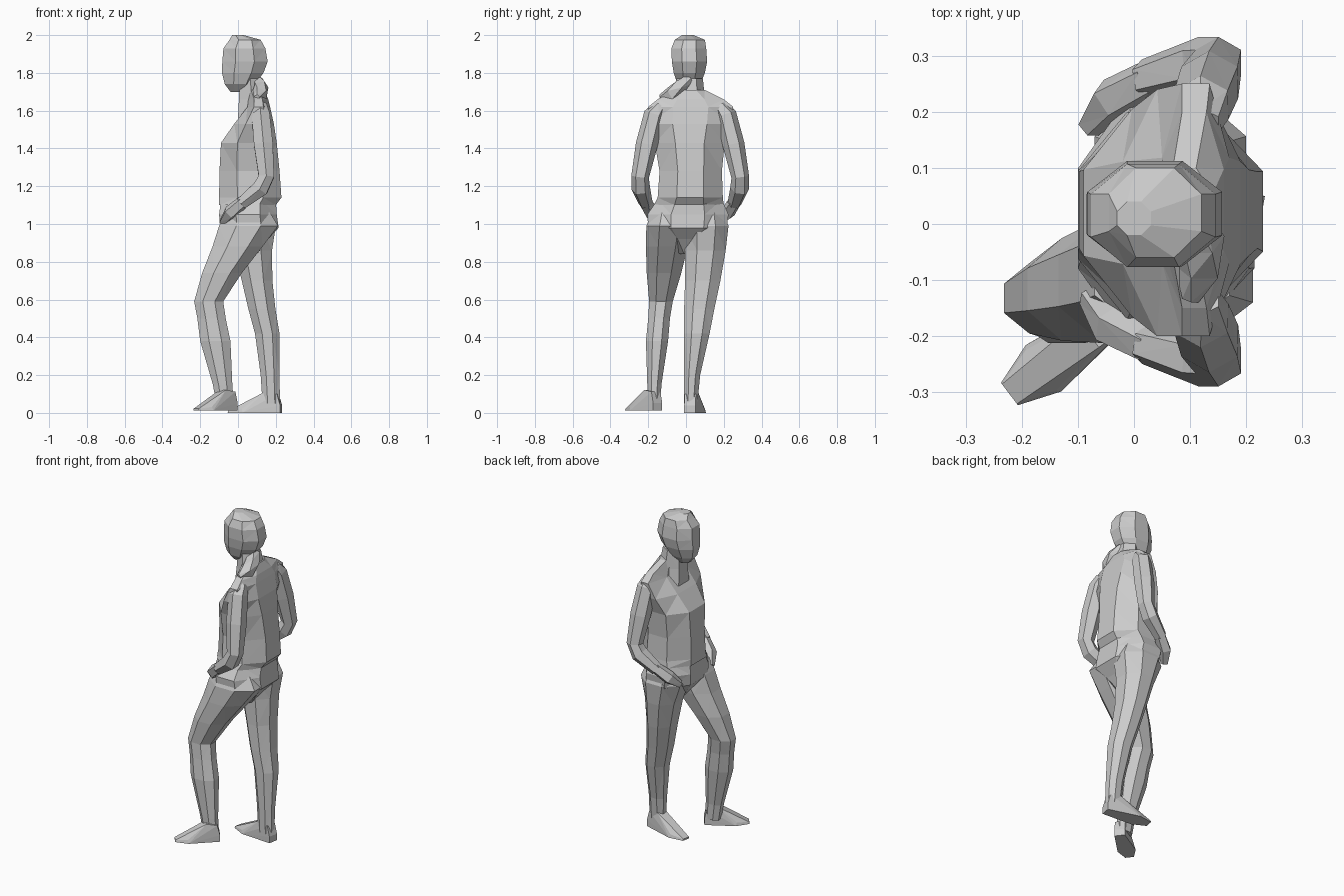
import bpy, bmesh, math
from mathutils import Vector


def finish(name, bm):
    bmesh.ops.recalc_face_normals(bm, faces=bm.faces)
    me = bpy.data.meshes.new(name)
    bm.to_mesh(me)
    bm.free()
    ob = bpy.data.objects.new(name, me)
    bpy.context.collection.objects.link(ob)
    return ob


def skin(name, rings):
    """Bridge rings of points into a closed faceted body."""
    bm = bmesh.new()
    vs = [[bm.verts.new(p) for p in r] for r in rings]
    n = len(vs[0])
    for a, b in zip(vs, vs[1:]):
        for i in range(n):
            j = (i + 1) % n
            bm.faces.new((a[i], a[j], b[j], b[i]))
    bm.faces.new(vs[0])
    bm.faces.new(vs[-1])
    bmesh.ops.triangulate(bm, faces=bm.faces)
    return finish(name, bm)


def stack(name, levels, n=8):
    """Horizontal sections given as z, x min, x max, y min, y max."""
    rings = []
    k = 1 / math.cos(math.pi / n)
    for z, x0, x1, y0, y1 in levels:
        ring = []
        for i in range(n):
            t = math.tau * (i + 0.5) / n
            ring.append(((x0 + x1) / 2 + (x1 - x0) / 2 * k * math.cos(t),
                         (y0 + y1) / 2 + (y1 - y0) / 2 * k * math.sin(t), z))
        rings.append(ring)
    return skin(name, rings)


def tube(name, path, n=6):
    """Sections square to a path given as x, y, z, radius."""
    pts = [Vector(p[:3]) for p in path]
    rings = []
    for i, p in enumerate(pts):
        d = (pts[min(i + 1, len(pts) - 1)] - pts[max(i - 1, 0)]).normalized()
        u = (Vector((0, 1, 0)) - d * d.y).normalized()
        v = d.cross(u)
        rings.append([p + path[i][3] * (u * math.cos(math.tau * k / n) + v * math.sin(math.tau * k / n))
                      for k in range(n)])
    return skin(name, rings)


def foot(name, heel, toe):
    """Low shoe: flat sole, raised instep and thin toe."""
    h, t = Vector(heel), Vector(toe)
    d = t - h
    s = Vector((-d.y, d.x, 0)).normalized()
    bm = bmesh.new()
    for f, w, z in ((0, .03, .0), (0, .03, .04), (.06, .03, .10), (.3, .03, .11),
                    (.55, .035, .045), (.7, .052, .0), (.72, .045, .02), (1, .025, .0), (1, .022, .01)):
        for sign in (-1, 1):
            bm.verts.new(h + d * f + s * w * sign + Vector((0, 0, z)))
    bmesh.ops.convex_hull(bm, input=bm.verts)
    return finish(name, bm)


# Head and neck
stack("head", [(1.70, -.04, .04, -.01, .05), (1.74, -.07, .09, -.045, .075),
               (1.80, -.085, .135, -.065, .10), (1.86, -.083, .157, -.075, .112),
               (1.93, -.077, .145, -.077, .107), (1.975, -.045, .12, -.06, .10),
               (2.0, -.03, .03, -.02, .04)])
stack("neck", [(1.56, .0, .15, -.07, .11), (1.66, .005, .14, -.05, .09),
               (1.77, .01, .12, -.04, .08)], 6)

# Tied hair over the left shoulder
tube("hair_tail", [(.10, .02, 1.765, .03), (.12, -.03, 1.725, .042),
                   (.115, -.08, 1.685, .043), (.10, -.135, 1.67, .016)], 5)

# Jacket and hips
stack("jacket", [(1.10, -.10, .20, -.17, .20), (1.14, -.10, .23, -.15, .195),
                 (1.28, -.098, .22, -.14, .19), (1.43, -.09, .205, -.165, .205),
                 (1.53, -.02, .19, -.20, .24), (1.62, .05, .17, -.20, .25),
                 (1.66, .055, .16, -.15, .20), (1.71, .04, .14, -.06, .10)], 8)
stack("hips", [(.84, .02, .10, -.03, .04), (.92, -.05, .16, -.12, .14),
               (.98, -.095, .215, -.20, .215), (1.05, -.10, .205, -.205, .225),
               (1.13, -.09, .20, -.15, .19)])

# Arms bent at the elbow with hands resting on the hips
for side, s in (("left", -1), ("right", 1)):
    def at(x, y, z, r):
        return (x, .022 + s * y, z, r)
    tube(side + "_arm", [at(.12, .155, 1.63, .035), at(.12, .19, 1.58, .055),
                         at(.135, .23, 1.42, .058), at(.15, .265, 1.25, .047),
                         at(.12, .262, 1.19, .05), at(.02, .235, 1.11, .037)])
    tube(side + "_hand", [at(.03, .238, 1.12, .035), at(-.04, .20, 1.06, .04),
                          at(-.08, .15, 1.01, .022)], 5)

# Left leg steps forward with a bent knee
stack("left_leg", [(.05, -.115, -.022, -.20, -.135), (.15, -.133, -.03, -.205, -.13),
                   (.38, -.20, -.04, -.212, -.095), (.50, -.215, -.065, -.20, -.085),
                   (.59, -.232, -.078, -.195, -.07), (.74, -.19, .02, -.208, -.025),
                   (.88, -.135, .13, -.212, .01), (.99, -.10, .212, -.21, .03),
                   (1.06, -.07, .17, -.18, .0)])
# Right leg carries the weight
stack("right_leg", [(.05, .13, .222, -.01, .06), (.2, .12, .22, -.01, .075),
                    (.42, .09, .22, -.01, .125), (.55, .055, .198, -.01, .15),
                    (.70, .02, .182, -.005, .182), (.86, -.02, .18, -.005, .21),
                    (.99, -.07, .20, -.01, .225), (1.06, -.05, .17, .02, .20)])

# Shoes
foot("left_foot", (-.02, -.15, .012), (-.222, -.303, .012))
foot("right_foot", (.228, .02, 0), (-.05, .07, 0))
